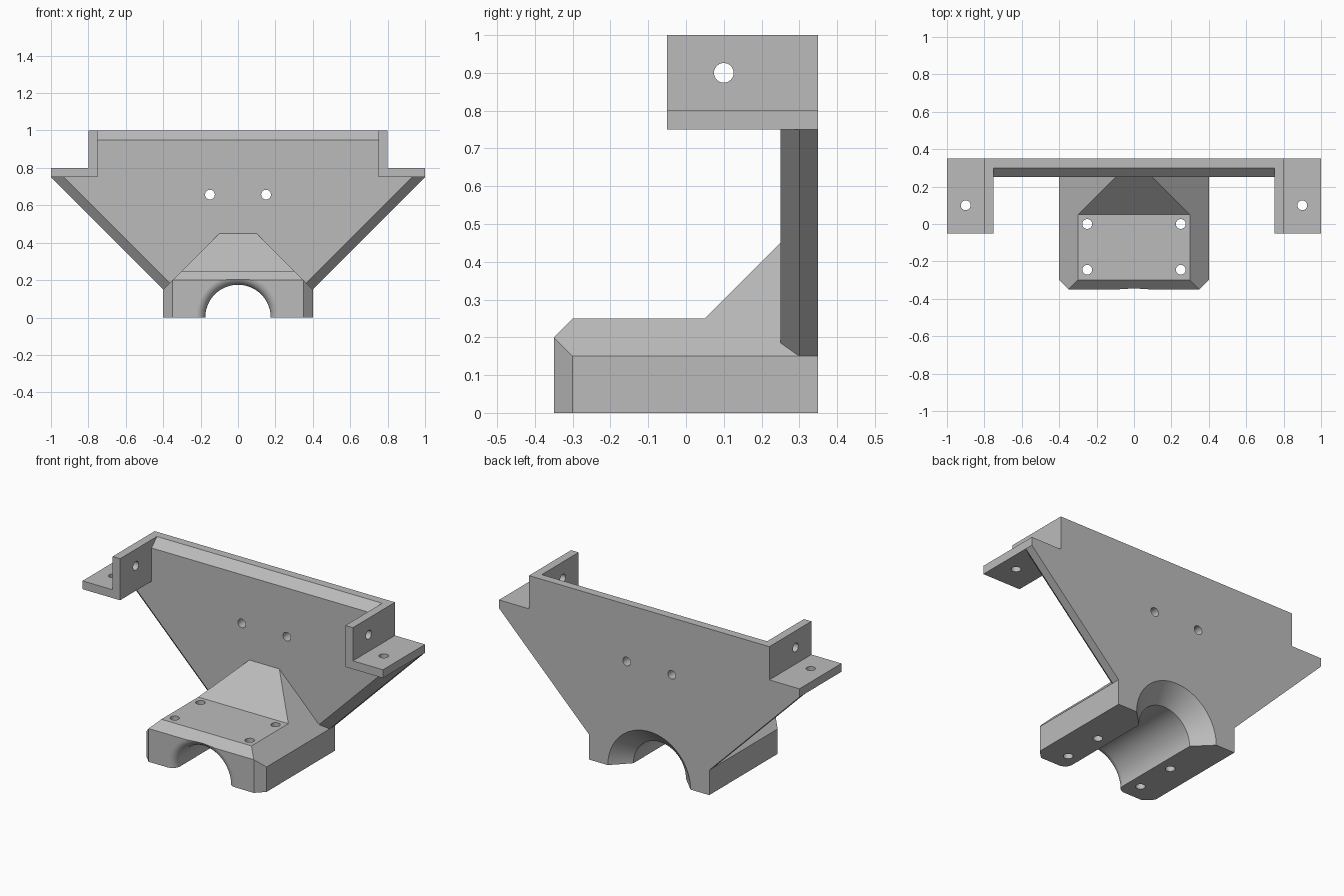
import bpy, bmesh, math
from mathutils import Vector, Matrix

cube = bpy.data.objects.get("Cube")
if cube:
    bpy.data.objects.remove(cube, do_unlink=True)

grey = bpy.data.materials.new("plain_grey")
grey.use_nodes = True
COLOUR = (0.5, 0.5, 0.5, 1)
grey.diffuse_color = COLOUR
grey.node_tree.nodes["Principled BSDF"].inputs["Base Color"].default_value = COLOUR


def finish(bm, name):
    bmesh.ops.recalc_face_normals(bm, faces=bm.faces)
    me = bpy.data.meshes.new(name)
    bm.to_mesh(me)
    bm.free()
    me.materials.append(grey)
    ob = bpy.data.objects.new(name, me)
    bpy.context.collection.objects.link(ob)
    return ob


def prism(name, outline, place, a, b, cuts=()):
    """Extrude an outline from a to b, then trim by planes (point, outward normal)."""
    bm = bmesh.new()
    face = bm.faces.new([bm.verts.new(place(u, v, a)) for u, v in outline])
    ext = bmesh.ops.extrude_face_region(bm, geom=[face])
    shift = Vector(place(0, 0, b)) - Vector(place(0, 0, a))
    bmesh.ops.translate(bm, vec=shift,
                        verts=[g for g in ext["geom"] if isinstance(g, bmesh.types.BMVert)])
    for co, no in cuts:
        bmesh.ops.bisect_plane(bm, geom=bm.verts[:] + bm.edges[:] + bm.faces[:],
                               plane_co=co, plane_no=no, clear_outer=True)
        bmesh.ops.holes_fill(bm, edges=[e for e in bm.edges if e.is_boundary], sides=0)
    return finish(bm, name)


def along_y(u, v, w):
    return (u, w, v)


def along_x(u, v, w):
    return (w, u, v)


def drill(name, centre, axis, length, r=0.026):
    bm = bmesh.new()
    rot = Vector((0, 0, 1)).rotation_difference(Vector(axis)).to_matrix().to_4x4()
    bmesh.ops.create_cone(bm, cap_ends=True, segments=32, radius1=r, radius2=r,
                          depth=length, matrix=Matrix.Translation(centre) @ rot)
    return finish(bm, name)


def combine(target, other, operation):
    """Boolean the other object into the target and discard it."""
    mod = target.modifiers.new(operation.lower(), "BOOLEAN")
    mod.operation = operation
    mod.solver = "EXACT"
    mod.object = other
    bpy.context.view_layer.objects.active = target
    bpy.ops.object.modifier_apply(modifier=mod.name)
    bpy.data.objects.remove(other, do_unlink=True)


def mirrored(right):
    return right + [(-x, z) for x, z in reversed(right)]


# Foot block: tapered section crossed with the side profile, front corners trimmed
body = prism("mounting_bracket", mirrored([(0.4, 0), (0.4, 0.15), (0.1, 0.45)]),
             along_y, -0.35, 0.35,
             [((s * 0.4, -0.3, 0), (s, -1, 0)) for s in (-1, 1)])
profile = prism("side_profile", [(-0.35, -0.1), (0.4, -0.1), (0.4, 0.5), (0.3, 0.5),
                                 (0.05, 0.25), (-0.3, 0.25), (-0.4, 0.15), (-0.4, -0.1)][1:],
                along_x, -0.6, 0.6)
combine(body, profile, "INTERSECT")

# Back plate with front chamfers on its top and slanted edges
plate = prism("back_plate",
              mirrored([(0.4, 0.15), (1, 0.75), (1, 0.8), (0.8, 0.8), (0.8, 1)]),
              along_y, 0.25, 0.35,
              [((0, 0.3, 1), (0, -1, 1))] +
              [((s * 0.4, 0.3, 0.15), (s * math.sqrt(0.5), -1, -math.sqrt(0.5)))
               for s in (-1, 1)])
combine(body, plate, "UNION")

# L-shaped ears at both ends
for s in (-1, 1):
    ear = prism("ear", [(s * x, z) for x, z in [(0.75, 0.75), (1, 0.75), (1, 0.8),
                                                (0.8, 0.8), (0.8, 1), (0.75, 1)]],
                along_y, -0.05, 0.35)
    combine(body, ear, "UNION")

# Shaft bore: rounded front lip, straight barrel, conical rear flare
R, F = 0.175, 0.05
path = [(-0.45, 0), (-0.45, R + F)]
for i in range(11):
    a = math.radians(9 * i)
    path.append((-0.35 + F * (1 - math.cos(a)), R + F - F * math.sin(a)))
path += [(0.25, R), (0.4, R + 0.15), (0.4, 0)]
bm = bmesh.new()
verts = [bm.verts.new((r, y, 0)) for y, r in path]
edges = [bm.edges.new(p) for p in zip(verts, verts[1:])]
bmesh.ops.spin(bm, geom=verts + edges, cent=(0, 0, 0), axis=(0, 1, 0),
               angle=2 * math.pi, steps=96)
bmesh.ops.remove_doubles(bm, verts=bm.verts, dist=1e-5)
combine(body, finish(bm, "bore"), "DIFFERENCE")

# Screw holes
for s in (-1, 1):
    holes = [((s * 0.15, 0.3, 0.657), (0, 1, 0), 0.3),
             ((s * 0.775, 0.1, 0.9), (1, 0, 0), 0.2),
             ((s * 0.9, 0.1, 0.775), (0, 0, 1), 0.2),
             ((s * 0.25, 0, 0.12), (0, 0, 1), 0.5),
             ((s * 0.25, -0.245, 0.12), (0, 0, 1), 0.5)]
    for centre, axis, length in holes:
        combine(body, drill("screw_hole", centre, axis, length), "DIFFERENCE")

# Smooth the round surfaces, keep flat faces flat
bpy.ops.object.select_all(action="DESELECT")
body.select_set(True)
bpy.context.view_layer.objects.active = body
bpy.ops.object.shade_smooth_by_angle(angle=math.radians(20))
weighted = body.modifiers.new("flat_faces", "WEIGHTED_NORMAL")
weighted.keep_sharp = True
